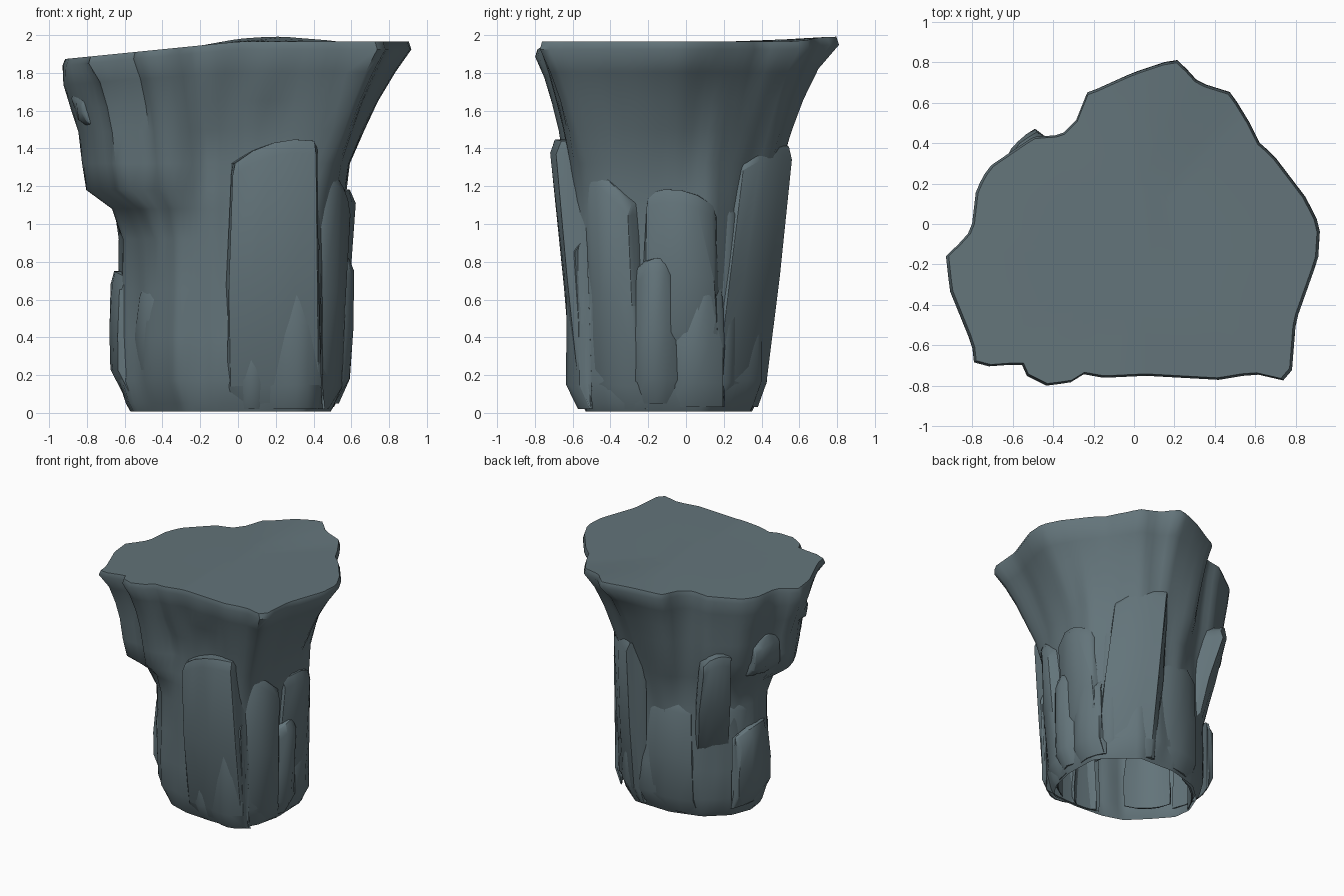
import bpy, bmesh, math, random
from mathutils import Vector, noise

if "Cube" in bpy.data.objects:
    bpy.data.objects.remove(bpy.data.objects["Cube"])

random.seed(4)
stone = bpy.data.materials.new("slate_stone")
stone.diffuse_color = (0.125, 0.175, 0.195, 1)
stone.use_nodes = True
stone.node_tree.nodes["Principled BSDF"].inputs["Base Color"].default_value = stone.diffuse_color

CX, CY, N = -0.03, -0.1, 96

# Plan outlines: flared top and narrower column
TOP = [(-.93,-.15),(-.91,-.33),(-.8,-.6),(-.79,-.69),(-.68,-.71),(-.56,-.68),(-.53,-.75),
       (-.43,-.8),(-.3,-.78),(-.26,-.74),(-.15,-.76),(.06,-.75),(.42,-.77),(.6,-.74),
       (.73,-.78),(.78,-.73),(.8,-.48),(.91,-.17),(.92,-.01),(.85,.13),(.69,.34),(.61,.41),
       (.59,.47),(.48,.65),(.32,.7),(.22,.81),(.18,.81),(0,.75),(-.2,.66),(-.26,.64),
       (-.26,.54),(-.36,.44),(-.5,.43),(-.72,.28),(-.78,.17),(-.8,0),(-.83,-.07)]
COLUMN = [(.55,-.2),(.54,.12),(.41,.26),(.25,.39),(-.1,.4),(-.38,.32),(-.56,.16),(-.63,-.02),
          (-.61,-.18),(-.47,-.34),(-.31,-.5),(-.12,-.56),(.15,-.58),(.4,-.57),(.5,-.42)]

# How far each side has flared at each height
LEVELS = [0, .05, .17, .4, .65, .92, 1.08, 1.18, 1.32, 1.5, 1.65, 1.8, 1.92, 1.96]
FLARE = {
    0:   [0, 0, 0, 0, 0, 0, 0, .04, .08, .30, .50, .75, 1, 1],
    90:  [0, 0, .06, .04, .03, .07, .15, .21, .32, .46, .60, .78, 1, 1],
    150: [0, 0, 0, 0, 0, 0, .1, .35, .65, .72, .8, .9, 1, 1],
    185: [0, 0, 0, 0, 0, 0, .2, .65, .72, .78, .9, 1, 1, 1],
    228: [0, 0, .05, .07, .07, .1, .24, .52, .58, .63, .70, .82, 1, 1],
    272: [0, 0, .1, .1, .1, .1, .12, .15, .18, .35, .6, .8, 1, 1],
    316: [0, 0, 0, 0, 0, 0, .05, .1, .2, .4, .57, .78, 1, 1],
    360: [0, 0, 0, 0, 0, 0, 0, .04, .08, .30, .50, .75, 1, 1]}


def radius(poly, a):
    """Distance from the centre to the outline in direction a."""
    dx, dy, best = math.cos(a), math.sin(a), 0
    for (x1, y1), (x2, y2) in zip(poly, poly[1:] + poly[:1]):
        ex, ey = x2 - x1, y2 - y1
        det = ex * dy - ey * dx
        if abs(det) < 1e-9:
            continue
        px, py = x1 - CX, y1 - CY
        r = (ex * py - ey * px) / det
        s = (dx * py - dy * px) / det
        if -1e-6 <= s <= 1 + 1e-6:
            best = max(best, r)
    return best


def flare(a, i):
    d, keys = math.degrees(a), sorted(FLARE)
    for k0, k1 in zip(keys, keys[1:]):
        if k0 <= d <= k1:
            f = (d - k0) / (k1 - k0)
            return FLARE[k0][i] * (1 - f) + FLARE[k1][i] * f


def top_height(x, y):
    return 1.965 - .1 * max(0, -x) + .03 * max(0, 1 - math.hypot(x - .2, y - .75) / .4)


def bump(v, centre, half):
    return max(0, 1 - abs(v - centre) / half)


def finish(bm, name, angle=35):
    bmesh.ops.recalc_face_normals(bm, faces=bm.faces)
    me = bpy.data.meshes.new(name)
    bm.to_mesh(me)
    bm.free()
    me.materials.append(stone)
    ob = bpy.data.objects.new(name, me)
    bpy.context.collection.objects.link(ob)
    bpy.ops.object.select_all(action='DESELECT')
    ob.select_set(True)
    bpy.context.view_layer.objects.active = ob
    bpy.ops.object.shade_smooth_by_angle(angle=math.radians(angle))
    return ob


# Main rock body, open underneath
bm = bmesh.new()
rings = []
for i, z in enumerate(LEVELS):
    ring = []
    for k in range(N):
        a = 2 * math.pi * k / N
        t = flare(a, i)
        c, s = math.cos(a), math.sin(a)
        rc = radius(COLUMN, a) * (.9 if i == 0 else .94 if i == 1 else 1)
        r = rc * (1 - t) + radius(TOP, a) * t
        d = math.degrees(a)
        if i == len(LEVELS) - 1:
            r *= .985
        elif 1 < i < 12:     # vertical fluting and the two grooves under the front rim
            r += .025 * noise.noise(Vector((c * 3.5, s * 3.5, z * 1.3)))
            r -= .06 * bump(d, 256, 14) * bump(z, 1.38, .35)
            r -= .04 * bump(d, 288, 16) * bump(z, 1.5, .25)
        x, y = CX + r * c, CY + r * s
        h = z
        if z > 1.4:
            h = z + (z - 1.4) / .56 * (top_height(x, y) - 1.96)
        ring.append(bm.verts.new((x, y, h + (.008 if i == 0 else 0))))
    rings.append(ring)
for lo, hi in zip(rings, rings[1:]):
    for k in range(N):
        bm.faces.new((lo[k], lo[(k + 1) % N], hi[(k + 1) % N], hi[k]))
# Gently uneven top
prev = rings[-1]
for f in (.7, .35):
    ring = []
    for v in rings[-1]:
        x, y = CX + (v.co.x - CX) * f, CY + (v.co.y - CY) * f
        ring.append(bm.verts.new((x, y, top_height(x, y))))
    for k in range(N):
        bm.faces.new((prev[k], prev[(k + 1) % N], ring[(k + 1) % N], ring[k]))
    prev = ring
bm.faces.new(prev)
finish(bm, "rock_body", 55)


def slab(name, x, y, facing, width, z0, z1, lean=0.0, skew=0.0, thick=.07, bow=.05, drift=0.0):
    """Rough upright slab; (x, y) is the middle of its outer face at the foot."""
    a = math.radians(facing)
    out, side = Vector((math.cos(a), math.sin(a), 0)), Vector((-math.sin(a), math.cos(a), 0))
    bm = bmesh.new()
    bmesh.ops.create_cube(bm, size=2)
    bmesh.ops.subdivide_edges(bm, edges=bm.edges[:], cuts=3, use_grid_fill=True)
    tall = z1 - z0
    rows = [0, min(.25, .13 / tall), .5, 1 - min(.25, .07 / tall), 1]
    for v in bm.verts:
        u, n = v.co.x, (v.co.y + 1) / 2
        row = round((v.co.z + 1) * 2)
        h = rows[row]
        z = z0 + (z1 + skew * u - .05 * u * u - z0) * h
        # the back follows the lean only partly, so the slab stays rooted in the body
        depth = lean * h * (.35 + .65 * n) - bow * u * u - thick * (1 - n)
        depth -= n * (.06 if row == 0 else .03 if row == 4 else 0)
        w = width / 2 * (1 - .1 * h * h) * (1.05 - .1 * n) + random.uniform(-.01, .01)
        if n > .9:
            depth += random.uniform(-.01, .008)
        v.co = Vector((x, y, z)) + out * depth + side * (u * w + drift * h)
    ob = finish(bm, name, 45)
    bev = ob.modifiers.new("worn_edges", 'BEVEL')
    bev.width, bev.segments, bev.limit_method = .015, 2, 'ANGLE'
    bev.angle_limit = math.radians(50)


# Slabs split from the column
slab("front_tall_slab", .19, -.595, -90, .5, .02, 1.43, .13, .06, bow=.03)
slab("front_low_slab", .31, -.63, -86, .27, .02, .95, .01, .02)
slab("front_short_slab", .07, -.605, -92, .2, .02, .58, .01, .02)
slab("front_left_slab", -.46, -.375, -135, .34, .1, .68, .015, -.03)
slab("left_low_slab", -.675, .0, 180, .4, .1, .75, .01, .02)
slab("left_back_slab", -.5, .19, 135, .45, .03, .95, .02, .03)
slab("right_front_slab", .49, -.42, -35, .34, .02, 1.26, .07, -.1)
slab("right_tall_slab", .575, -.03, 0, .4, .3, 1.18, .05, -.03)
slab("right_middle_slab", .59, -.16, 0, .24, .05, .82, .03, .01)
slab("right_low_slab", .575, .06, 5, .3, .03, .69, .0, .02)
slab("back_right_slab", .45, .22, 38, .22, .03, 1.12, .03, .03)
slab("back_tall_slab", .35, .305, 50, .44, .03, 1.43, .09, .03, .09, .02, .13)
slab("back_low_slab", -.1, .415, 94, .46, .03, .95, .01, .02)
slab("back_left_shard", -.43, .265, 135, .24, .5, 1.42, .22, .03, .1, .02)
slab("left_upper_block", -.785, .04, 165, .28, 1.2, 1.52, .0, .02, .12, .02)
slab("left_upper_shard", -.845, -.3, 190, .24, 1.5, 1.72, .04, .0, .12, .03)
